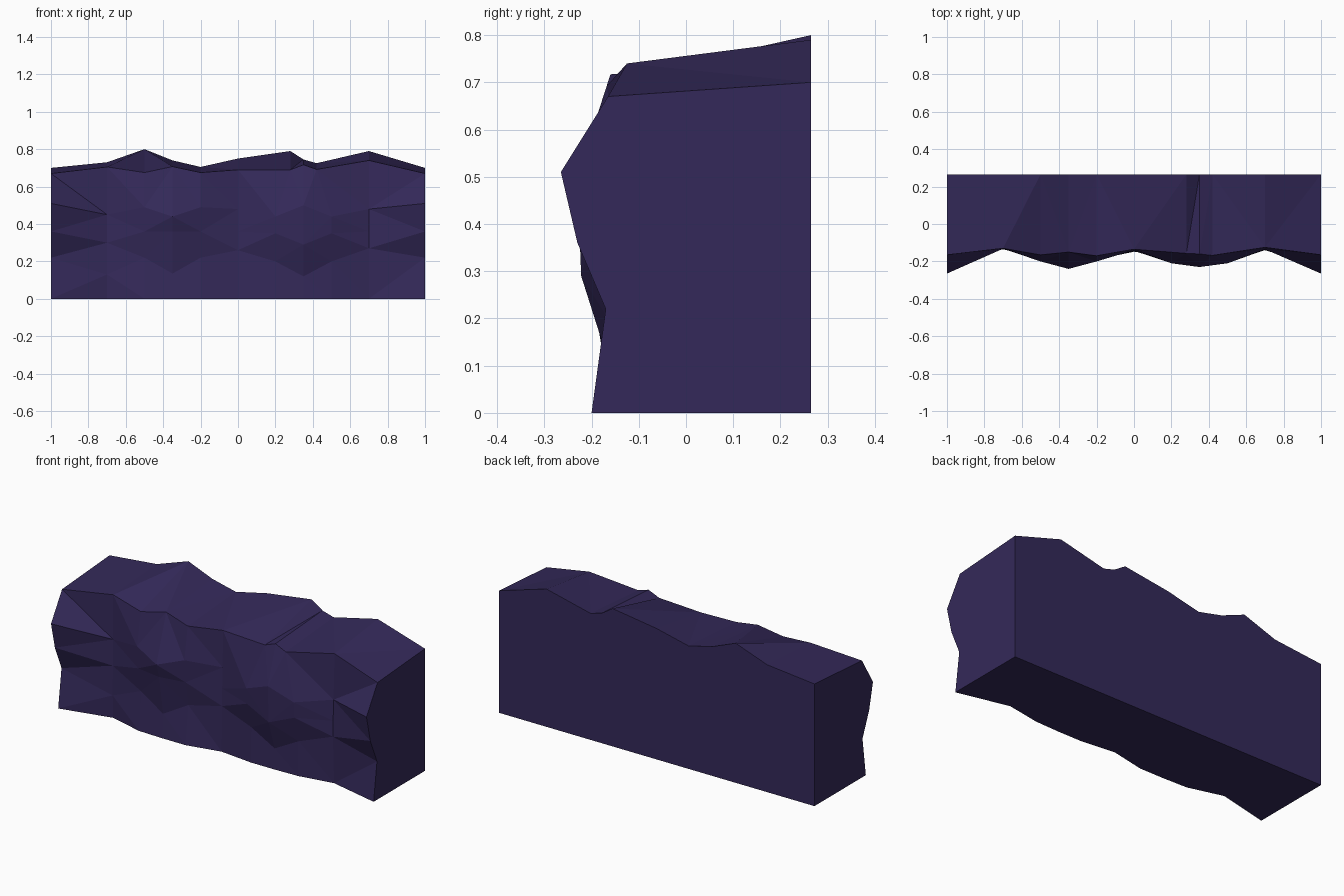
import bpy, bmesh

if "Cube" in bpy.data.objects:
    bpy.data.objects.remove(bpy.data.objects["Cube"])

# One dark violet stone colour
stone = bpy.data.materials.new("dark violet stone")
stone.diffuse_color = (0.034, 0.022, 0.100, 1)
stone.use_nodes = True
stone.node_tree.nodes["Principled BSDF"].inputs["Base Color"].default_value = stone.diffuse_color

BACK = 0.265
# Column positions for the rock face and for the crest
FACE_X = [-1, -.7, -.5, -.35, -.2, 0, .2, .35, .5, .7, 1]
CREST_X = [-1, -.7, -.5, -.35, -.2, 0, .28, .35, .42, .7, 1]

# Horizontal courses of the rock face: depth y and height z per column
foot_y = [-.20, -.13, -.185, -.19, -.19, -.148, -.17, -.17, -.165, -.13, -.20]
lower_y = [-.17, -.135, -.165, -.178, -.165, -.145, -.165, -.168, -.165, -.14, -.17]
lower_z = [.22, .13, .22, .135, .22, .26, .20, .12, .20, .27, .22]
mid_y = [-.23, -.134, -.19, -.215, -.19, -.143, -.205, -.222, -.205, -.138, -.23]
mid_z = [.36, .30, .36, .36, .36, .36, .35, .29, .35, .36, .36]
bulge_y = [-.265, -.132, -.20, -.24, -.20, -.14, -.21, -.23, -.21, -.135, -.265]
bulge_z = [.51, .45, .49, .44, .49, .48, .44, .50, .44, .48, .51]
crest_y = [-.165, -.13, -.165, -.15, -.17, -.135, -.157, -.16, -.168, -.125, -.165]
crest_z = [.67, .705, .675, .707, .675, .69, .69, .717, .692, .74, .67]
# Height of the crest along the flat back
back_z = [.70, .73, .80, .74, .705, .75, .79, .745, .725, .79, .70]

n = len(FACE_X)
rows = [
    (FACE_X, foot_y, [0] * n),
    (FACE_X, lower_y, lower_z),
    (FACE_X, mid_y, mid_z),
    (FACE_X, bulge_y, bulge_z),
    (CREST_X, crest_y, crest_z),
    (CREST_X, [BACK] * n, back_z),
    (FACE_X, [BACK] * n, [0] * n),
]

# Rock wall: rings of courses joined column by column
bm = bmesh.new()
grid = [[bm.verts.new(p) for p in zip(*row)] for row in rows]
rough = []
for r in range(len(grid)):
    a, b = grid[r], grid[(r + 1) % len(grid)]
    for c in range(n - 1):
        f = bm.faces.new((a[c], a[c + 1], b[c + 1], b[c]))
        if r < 5:
            rough.append(f)
# Flat ends
for c in (0, n - 1):
    bm.faces.new([row[c] for row in grid])
# Chiselled facets on the face and the top
bmesh.ops.triangulate(bm, faces=rough, quad_method='SHORT_EDGE')
bmesh.ops.recalc_face_normals(bm, faces=bm.faces)

mesh = bpy.data.meshes.new("rock_wall")
bm.to_mesh(mesh)
bm.free()
mesh.materials.append(stone)
wall = bpy.data.objects.new("rock_wall", mesh)
bpy.context.collection.objects.link(wall)
